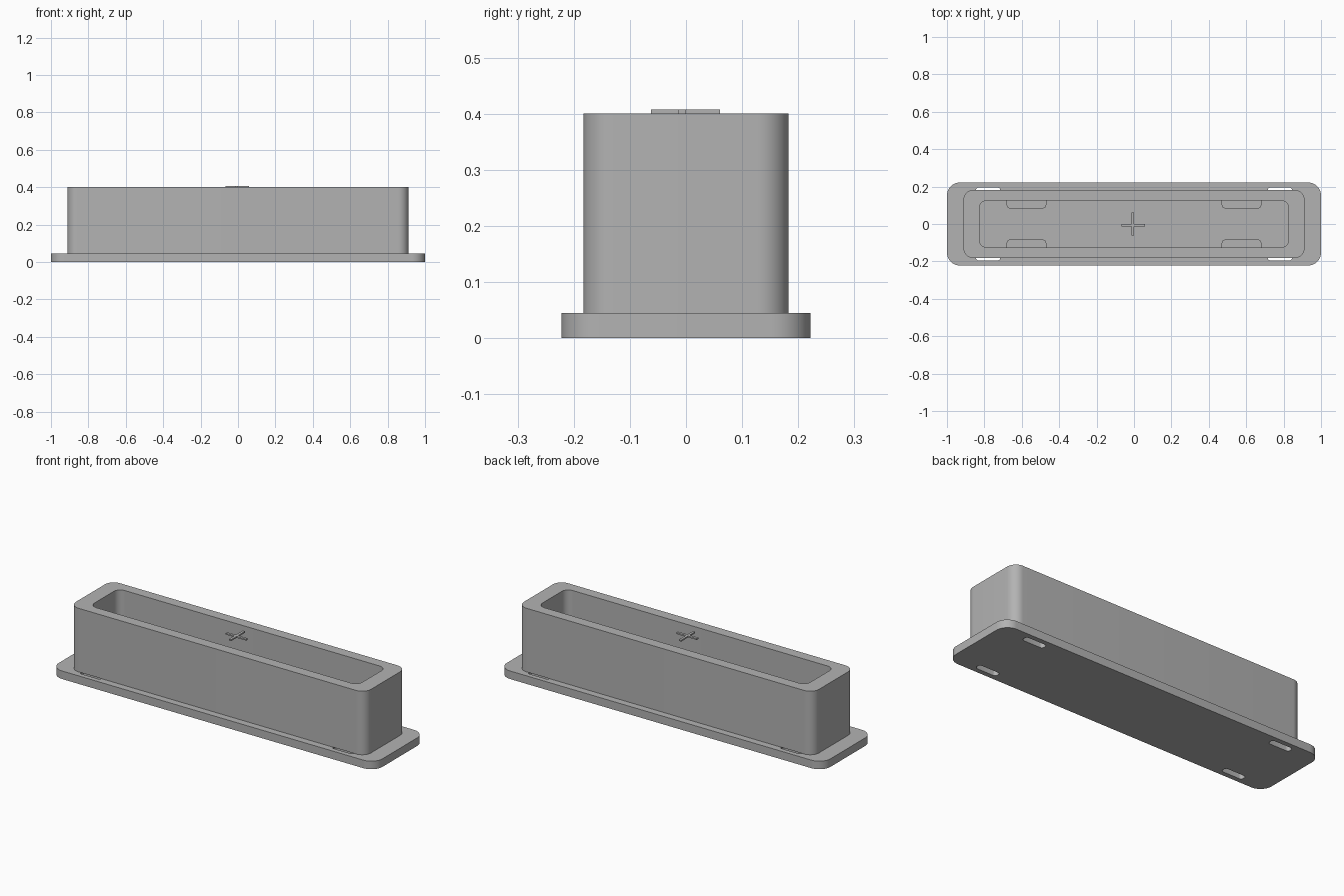
import bpy, bmesh, math

if "Cube" in bpy.data.objects:
    bpy.data.objects.remove(bpy.data.objects["Cube"])

grey = bpy.data.materials.new("plain grey")
grey.diffuse_color = (0.45, 0.45, 0.45, 1)
grey.use_nodes = True
grey.node_tree.nodes["Principled BSDF"].inputs["Base Color"].default_value = grey.diffuse_color


def prism(name, x0, x1, y0, y1, z0, z1, r=0.0, seg=8):
    """Upright box with rounded vertical corners."""
    pts = []
    for cx, cy, a0 in ((x1 - r, y1 - r, 0), (x0 + r, y1 - r, 90),
                       (x0 + r, y0 + r, 180), (x1 - r, y0 + r, 270)):
        n = seg if r else 0
        for i in range(n + 1):
            a = math.radians(a0 + (90 * i / n if n else 0))
            pts.append((cx + r * math.cos(a), cy + r * math.sin(a)))
    bm = bmesh.new()
    base = bm.faces.new([bm.verts.new((x, y, z0)) for x, y in pts])
    ext = bmesh.ops.extrude_face_region(bm, geom=[base])
    for v in ext["geom"]:
        if isinstance(v, bmesh.types.BMVert):
            v.co.z = z1
    bmesh.ops.recalc_face_normals(bm, faces=bm.faces[:])
    me = bpy.data.meshes.new(name)
    bm.to_mesh(me)
    bm.free()
    me.materials.append(grey)
    ob = bpy.data.objects.new(name, me)
    bpy.context.collection.objects.link(ob)
    return ob


def activate(ob):
    bpy.ops.object.select_all(action='DESELECT')
    ob.select_set(True)
    bpy.context.view_layer.objects.active = ob


def boolean(ob, other, op):
    activate(ob)
    m = ob.modifiers.new("bool", 'BOOLEAN')
    m.operation, m.solver, m.object = op, 'EXACT', other
    bpy.ops.object.modifier_apply(modifier=m.name)
    bpy.data.objects.remove(other)


# base plate with four through slots beside the walls
base = prism("base_plate", -1, 1, -0.222, 0.222, 0, 0.045, 0.07, 12)
for sx in (-1, 1):
    for sy in (-1, 1):
        x, y = 0.78 * sx, 0.177 * sy
        cut = prism("slot_cutter", x - 0.065, x + 0.065, y - 0.018, y + 0.018,
                    -0.1, 0.2, 0.015, 5)
        boolean(base, cut, 'DIFFERENCE')

# open-topped housing wall
body = prism("housing", -0.912, 0.912, -0.183, 0.183, 0.045, 0.4, 0.055, 12)
cavity = prism("cavity_cutter", -0.827, 0.827, -0.125, 0.125, 0, 0.5, 0.04, 10)
boolean(body, cavity, 'DIFFERENCE')

# low support tabs inside the cavity
tabs = []
for sx in (-1, 1):
    for sy in (-1, 1):
        x, y = 0.575 * sx, 0.115 * sy
        tabs.append(prism("inner_tab", x - 0.106, x + 0.106, y - 0.032,
                          y + 0.032, 0.045, 0.1, 0.02, 6))

# thin plus mark at the rim level
mark = prism("plus_mark", -0.066, 0.06, -0.014, 0.0, 0.4, 0.408)
bar = prism("plus_bar", -0.013, 0.001, -0.062, 0.061, 0.4, 0.408)
boolean(mark, bar, 'UNION')

for ob in [base, body, mark] + tabs:
    activate(ob)
    bpy.ops.object.shade_smooth_by_angle(angle=math.radians(30))
